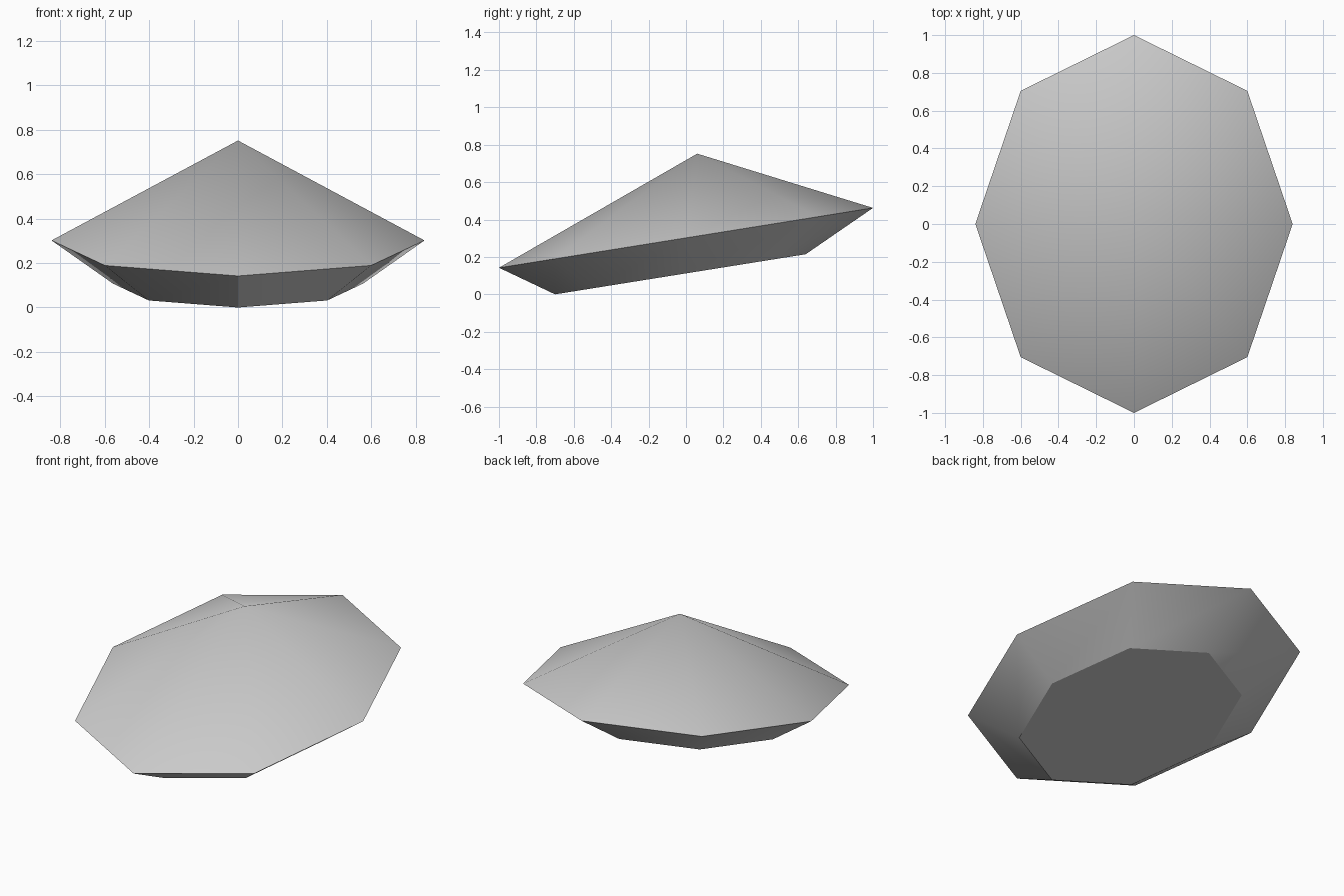
import bpy
import bmesh

cube = bpy.data.objects.get("Cube")
if cube:
    bpy.data.objects.remove(cube, do_unlink=True)

# Plain grey material
grey = bpy.data.materials.new("light_grey")
grey.use_nodes = True
colour = (0.6, 0.6, 0.6, 1)
grey.diffuse_color = colour
grey.node_tree.nodes["Principled BSDF"].inputs["Base Color"].default_value = colour

SLOPE = 0.16
QUARTER = [(0, -1), (0.6, -0.705), (0.84, 0)]


def octagon():
    """Stretched octagon outline, mirrored from a quarter."""
    right = QUARTER + [(x, -y) for x, y in QUARTER[1::-1]]
    return right + [(-x, y) for x, y in right[-2:0:-1]]


def ring(bm, scale, shift, height):
    """Octagon ring lying on the tilted plane."""
    verts = []
    for x, y in octagon():
        py = y * scale + shift
        verts.append(bm.verts.new((x * scale, py, height + SLOPE * py)))
    return verts


bm = bmesh.new()
rim = ring(bm, 1, 0, 0.302)
base = ring(bm, 0.67, -0.03, 0.112)
apex = bm.verts.new((0, 0.06, 0.752))

# Flat underside, sloping sides and pointed crown
bm.faces.new(base[::-1])
for i in range(len(rim)):
    j = (i + 1) % len(rim)
    bm.faces.new((base[i], base[j], rim[j], rim[i]))
    bm.faces.new((rim[i], rim[j], apex))
bmesh.ops.recalc_face_normals(bm, faces=bm.faces[:])

# Smooth shading, crisp around the rim, the underside and the front seam
for face in bm.faces:
    face.smooth = True
for loop in (rim, base):
    for a, b in zip(loop, loop[1:] + loop[:1]):
        bm.edges.get((a, b)).smooth = False
bm.edges.get((rim[0], base[0])).smooth = False

mesh = bpy.data.meshes.new("faceted_body")
bm.to_mesh(mesh)
bm.free()
mesh.materials.append(grey)
body = bpy.data.objects.new("faceted_body", mesh)
bpy.context.collection.objects.link(body)
